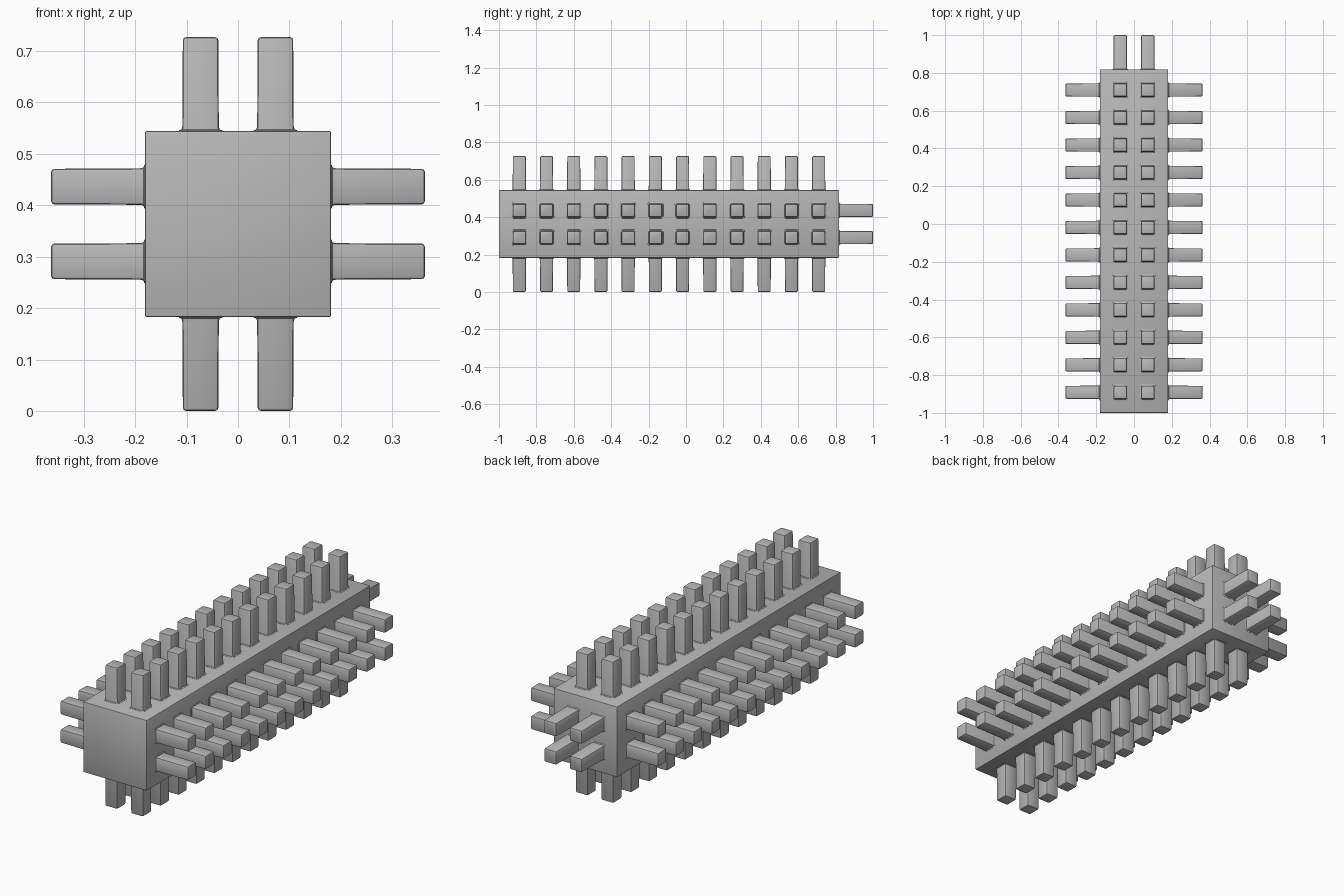
import bpy, bmesh, math
from mathutils import Matrix, Vector

if "Cube" in bpy.data.objects:
    bpy.data.objects.remove(bpy.data.objects["Cube"])

HALF = 0.181             # half width of the square bar
Y0, Y1 = -1.0, 0.818     # bar ends
MID = Vector((0, (Y0 + Y1) / 2, 0.3635))
PITCH = 0.1455           # peg spacing

grey = bpy.data.materials.new("plain grey")
grey.diffuse_color = (0.48, 0.48, 0.48, 1)
grey.use_nodes = True
grey.node_tree.nodes["Principled BSDF"].inputs["Base Color"].default_value = grey.diffuse_color


def finish(name, bm):
    bmesh.ops.recalc_face_normals(bm, faces=bm.faces)
    mesh = bpy.data.meshes.new(name)
    bm.to_mesh(mesh)
    bm.free()
    mesh.materials.append(grey)
    obj = bpy.data.objects.new(name, mesh)
    bpy.context.collection.objects.link(obj)
    bpy.ops.object.select_all(action='DESELECT')
    obj.select_set(True)
    bpy.context.view_layer.objects.active = obj
    bpy.ops.object.shade_smooth_by_angle(angle=math.radians(35))
    return obj


def add_peg(bm, matrix):
    # rounded square rings: (half width, height, corner radius), flared root to eased tip
    rings = [(0.043, -0.004, 0.010), (0.042, 0.001, 0.010), (0.037, 0.003, 0.008),
             (0.0355, 0.009, 0.006), (0.0345, 0.176, 0.006),
             (0.0327, 0.1802, 0.005), (0.029, 0.182, 0.004)]
    loops = []
    for half, h, r in rings:
        loop = []
        for corner in range(4):
            for step in range(3):
                a = math.radians(corner * 90 + step * 45)
                c = math.radians(corner * 90 + 45)
                k = (half - r) * math.sqrt(2)
                p = Vector((k * math.cos(c) + r * math.cos(a),
                            k * math.sin(c) + r * math.sin(a), h))
                loop.append(bm.verts.new(matrix @ p))
        loops.append(loop)
    for a, b in zip(loops, loops[1:]):
        for i in range(12):
            j = (i + 1) % 12
            bm.faces.new((a[i], a[j], b[j], b[i]))
    bm.faces.new(loops[0][::-1])
    bm.faces.new(loops[-1])


# Square bar with slightly eased edges
bm = bmesh.new()
bmesh.ops.create_cube(bm, size=1, matrix=Matrix.Translation(MID)
                      @ Matrix.Diagonal((2 * HALF, Y1 - Y0, 2 * HALF, 1)))
bmesh.ops.bevel(bm, geom=bm.edges[:], offset=0.004, segments=2, profile=0.5, affect='EDGES')
finish("bar", bm)

# Two rows of twelve pegs on each long side
for name, turn in (("top_pegs", 0), ("right_pegs", 90), ("bottom_pegs", 180), ("left_pegs", 270)):
    bm = bmesh.new()
    side = Matrix.Translation(MID) @ Matrix.Rotation(math.radians(turn), 4, 'Y')
    for n in range(12):
        for s in (-0.5, 0.5):
            add_peg(bm, side @ Matrix.Translation((s * PITCH, (n - 5.5) * PITCH, HALF)))
    finish(name, bm)

# Four pegs on the back end
bm = bmesh.new()
end = Matrix.Translation((0, Y1, MID.z)) @ Matrix.Rotation(math.radians(-90), 4, 'X')
for s in (-0.5, 0.5):
    for t in (-0.5, 0.5):
        add_peg(bm, end @ Matrix.Translation((s * PITCH, t * PITCH, 0)))
finish("back_pegs", bm)
